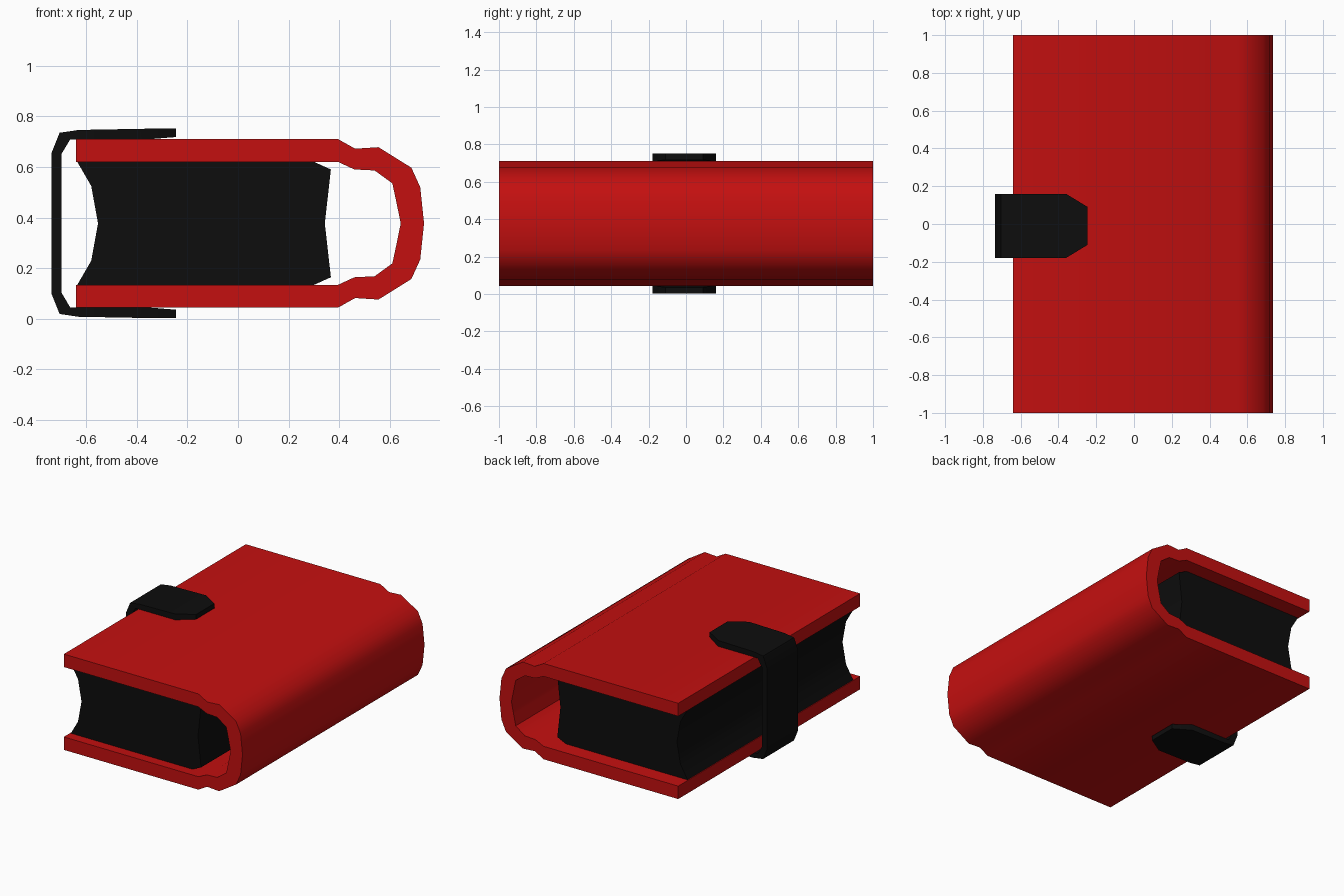
import bpy, bmesh, math

if "Cube" in bpy.data.objects:
    bpy.data.objects.remove(bpy.data.objects["Cube"])

MID = 0.377  # height of the symmetry plane


def material(name, color):
    m = bpy.data.materials.new(name)
    m.diffuse_color = color
    m.use_nodes = True
    m.node_tree.nodes["Principled BSDF"].inputs["Base Color"].default_value = m.diffuse_color
    return m


RED = material("red_leather", (0.55, 0.005, 0.005, 1))
BLACK = material("black", (0.004, 0.004, 0.004, 1))


def mirrored(half):
    """Complete a top-half profile by reflecting it below the mid plane."""
    low = [(x, 2 * MID - z) for x, z in reversed(half) if abs(z - MID) > 1e-4]
    return half + low


def finish(name, bm, mat, angle):
    bmesh.ops.recalc_face_normals(bm, faces=bm.faces)
    me = bpy.data.meshes.new(name)
    bm.to_mesh(me)
    bm.free()
    ob = bpy.data.objects.new(name, me)
    bpy.context.collection.objects.link(ob)
    me.materials.append(mat)
    bpy.ops.object.select_all(action='DESELECT')
    ob.select_set(True)
    bpy.context.view_layer.objects.active = ob
    bpy.ops.object.shade_smooth_by_angle(angle=math.radians(angle))
    return ob


def band(name, outer, inner, span, mat, angle):
    """Thick open band; span(x) gives the y range at each profile point."""
    bm = bmesh.new()
    rows = []
    for (ox, oz), (ix, iz) in zip(outer, inner):
        a, b = span(ox)
        rows.append([bm.verts.new(p) for p in
                     ((ox, a, oz), (ox, b, oz), (ix, b, iz), (ix, a, iz))])
    for r, s in zip(rows, rows[1:]):
        for i in range(4):
            j = (i + 1) % 4
            bm.faces.new((r[i], r[j], s[j], s[i]))
    bm.faces.new(rows[0])
    bm.faces.new(rows[-1])
    return finish(name, bm, mat, angle)


# Cover with grooved hinges and rounded spine
cover_out = mirrored([(-0.64, 0.71), (0.395, 0.71), (0.463, 0.672), (0.555, 0.678),
                      (0.685, 0.597), (0.72, 0.52), (0.735, MID)])
cover_in = mirrored([(-0.64, 0.62), (0.395 - 0.1, 0.62), (0.46, 0.59), (0.54, 0.586),
                     (0.61, 0.535), (0.626, 0.46), (0.643, MID)])
cover_in[1] = (0.395, 0.62)
cover_in[-2] = (0.395, 2 * MID - 0.62)
band("cover", cover_out, cover_in, lambda x: (-1, 1), RED, 40)

# Page block with concave fore edge and back
half = [(-0.553, MID), (-0.58, 0.525), (-0.635, 0.62),
        (0.30, 0.62), (0.367, 0.59), (0.343, MID)]
outline = half + [(x, 2 * MID - z) for x, z in reversed(half[1:-1])]
bm = bmesh.new()
ends = [[bm.verts.new((x, y, z)) for x, z in outline] for y in (-0.93, 0.89)]
for e in ends:
    bm.faces.new(e)
for i in range(len(outline)):
    j = (i + 1) % len(outline)
    bm.faces.new((ends[0][i], ends[0][j], ends[1][j], ends[1][i]))
finish("pages", bm, BLACK, 30)

# Clasp strap wrapping the fore edge, with chamfered tips
strap_out = mirrored([(-0.245, 0.751), (-0.36, 0.751), (-0.63, 0.746),
                      (-0.705, 0.735), (-0.737, 0.655)])
strap_in = mirrored([(-0.245, 0.718), (-0.36, 0.709), (-0.63, 0.709),
                     (-0.663, 0.709), (-0.698, 0.65)])
band("clasp_strap", strap_out, strap_in,
     lambda x: (-0.11, 0.09) if x > -0.3 else (-0.18, 0.16), BLACK, 40)
